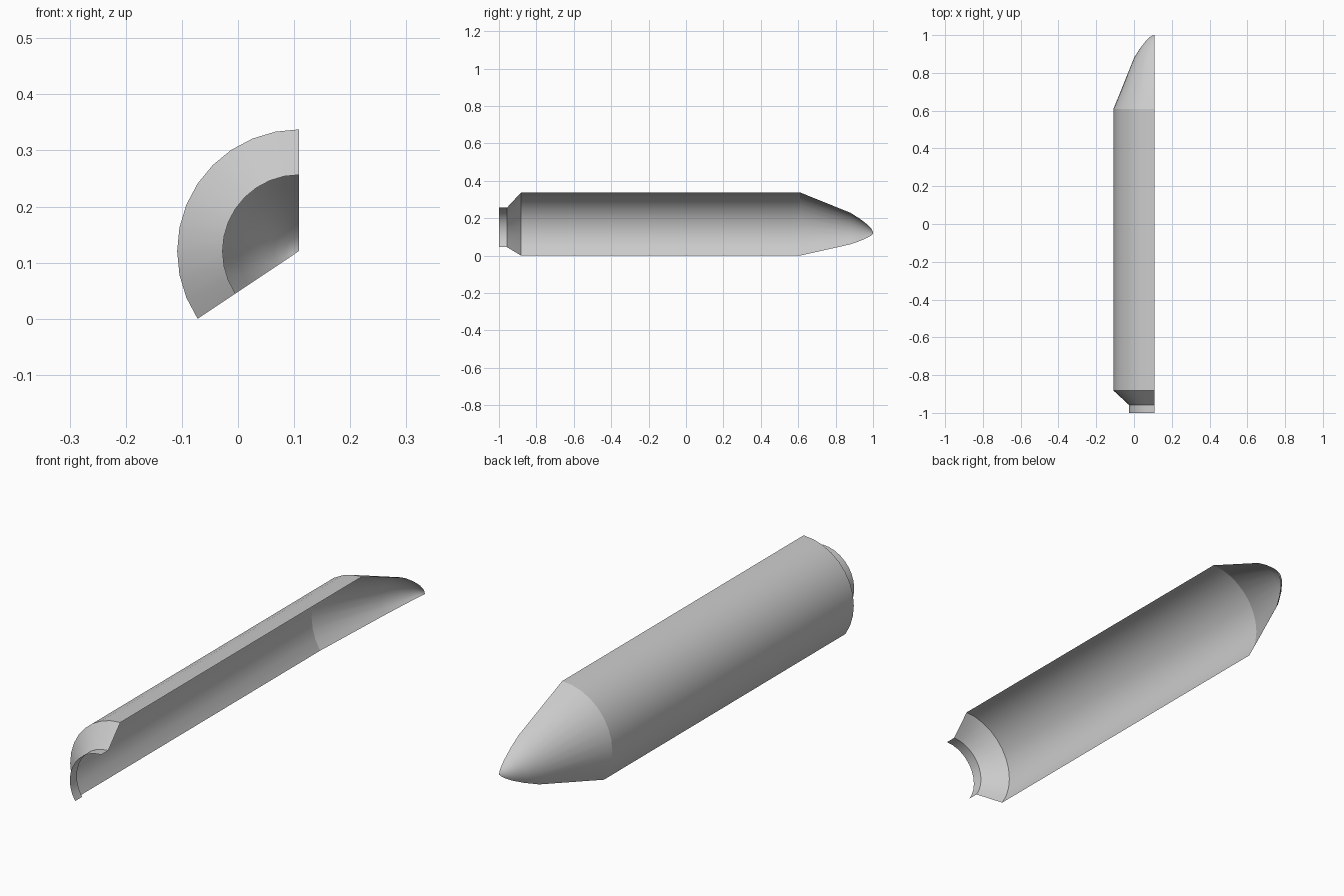
import bpy, bmesh, math

if "Cube" in bpy.data.objects:
    bpy.data.objects.remove(bpy.data.objects["Cube"])

AXIS_X, AXIS_Z = 0.1085, 0.1206
STEP = math.radians(11.25)      # 32-sided revolve, 11 sides kept
SIDES = 11

# Profile along the length: (y, radius), rear collar to nose
PROFILE = [(-1.0, 0.136), (-0.957, 0.136), (-0.882, 0.217), (0.61, 0.217),
           (0.88, 0.108), (0.932, 0.075), (0.97, 0.045), (0.99, 0.024),
           (0.998, 0.010), (1.0, 0.0)]

grey = bpy.data.materials.new("light_grey")
grey.diffuse_color = (0.6, 0.6, 0.6, 1)
grey.use_nodes = True
grey.node_tree.nodes["Principled BSDF"].inputs["Base Color"].default_value = grey.diffuse_color

# Open shell: partial revolve of the profile around the long axis
bm = bmesh.new()
rings = []
for y, r in PROFILE:
    if r == 0:
        rings.append([bm.verts.new((AXIS_X, y, AXIS_Z))] * (SIDES + 1))
        continue
    ring = []
    for i in range(SIDES + 1):
        a = math.pi / 2 + i * STEP
        ring.append(bm.verts.new((AXIS_X + r * math.cos(a), y, AXIS_Z + r * math.sin(a))))
    rings.append(ring)
for a, b in zip(rings, rings[1:]):
    for i in range(SIDES):
        quad = [a[i], a[i + 1], b[i + 1], b[i]]
        bm.faces.new(list(dict.fromkeys(quad)))

mesh = bpy.data.meshes.new("shell_panel")
bm.normal_update()
# Make the faces point away from the axis
for f in bm.faces:
    c = f.calc_center_median()
    if f.normal.x * (c.x - AXIS_X) + f.normal.z * (c.z - AXIS_Z) < 0:
        f.normal_flip()
bm.to_mesh(mesh)
bm.free()
mesh.materials.append(grey)
shell = bpy.data.objects.new("shell_panel", mesh)
bpy.context.collection.objects.link(shell)

# Smooth around the curve, sharp at the rear collar and nose ridges
bpy.context.view_layer.objects.active = shell
shell.select_set(True)
bpy.ops.object.shade_smooth_by_angle(angle=math.radians(20))
